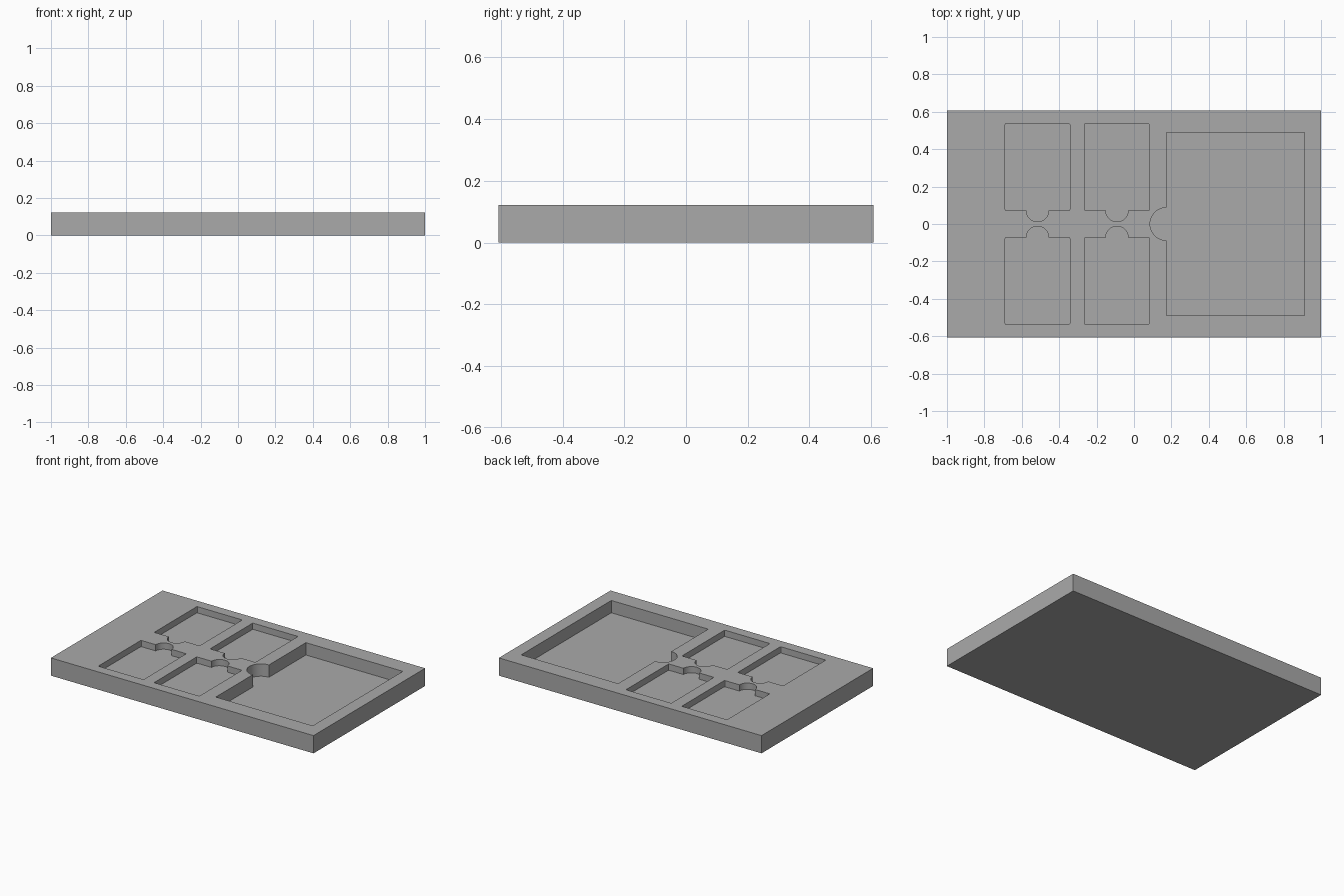
import bpy
import bmesh
import math
from mathutils import Matrix, Vector

if "Cube" in bpy.data.objects:
    bpy.data.objects.remove(bpy.data.objects["Cube"])

LENGTH, WIDTH, HEIGHT = 2.0, 1.214, 0.122

grey = bpy.data.materials.new("matte grey")
grey.diffuse_color = (0.4, 0.4, 0.4, 1)
grey.use_nodes = True
grey.node_tree.nodes["Principled BSDF"].inputs["Base Color"].default_value = grey.diffuse_color


def prism(name, outline, z0, z1):
    """Extrude a flat outline between two heights."""
    bm = bmesh.new()
    face = bm.faces.new([bm.verts.new((x, y, z0)) for x, y in outline])
    top = bmesh.ops.extrude_face_region(bm, geom=[face])["geom"]
    bmesh.ops.translate(bm, vec=(0, 0, z1 - z0),
                        verts=[v for v in top if isinstance(v, bmesh.types.BMVert)])
    bmesh.ops.recalc_face_normals(bm, faces=bm.faces)
    mesh = bpy.data.meshes.new(name)
    bm.to_mesh(mesh)
    bm.free()
    mesh.materials.append(grey)
    obj = bpy.data.objects.new(name, mesh)
    bpy.context.collection.objects.link(obj)
    return obj


def pocket_outline(width, depth, radius, corner, origin, angle):
    """Rectangle reaching along local +y, with a round finger notch at its base."""
    h, c = width / 2, corner
    pts = []
    for i in range(25):
        a = math.pi + math.pi * i / 24
        pts.append((radius * math.cos(a), radius * math.sin(a)))
    # four corners, rounded when a corner radius is given
    for cx, cy, start in ((h - c, c, -90), (h - c, depth - c, 0),
                          (c - h, depth - c, 90), (c - h, c, 180)):
        for k in range(4 if c else 1):
            a = math.radians(start + 30 * k)
            pts.append((cx + c * math.cos(a), cy + c * math.sin(a)))
    turn = Matrix.Rotation(angle, 2)
    return [turn @ Vector(p) + Vector(origin) for p in pts]


# solid tray block
x, y = LENGTH / 2, WIDTH / 2
tray = prism("tray", [(-x, -y), (x, -y), (x, y), (-x, y)], 0, HEIGHT)

# one large deep pocket, four small shallow pockets
pockets = [(pocket_outline(0.98, 0.738, 0.088, 0, (0.174, 0), -math.pi / 2), 0.085)]
for px in (-0.516, -0.091):
    for py, angle in ((0.072, 0), (-0.072, math.pi)):
        pockets.append((pocket_outline(0.345, 0.465, 0.06, 0.006, (px, py), angle), 0.043))

# cut the pockets out of the block
bpy.context.view_layer.objects.active = tray
for outline, depth in pockets:
    cutter = prism("pocket_cutter", outline, HEIGHT - depth, HEIGHT + 0.1)
    cutter.hide_render = True
    mod = tray.modifiers.new("pocket", 'BOOLEAN')
    mod.operation = 'DIFFERENCE'
    mod.solver = 'EXACT'
    mod.object = cutter
    bpy.ops.object.modifier_apply(modifier=mod.name)
    bpy.data.objects.remove(cutter)

# smooth notch walls, sharp edges elsewhere
tray.select_set(True)
bpy.ops.object.shade_smooth_by_angle(angle=math.radians(20))
